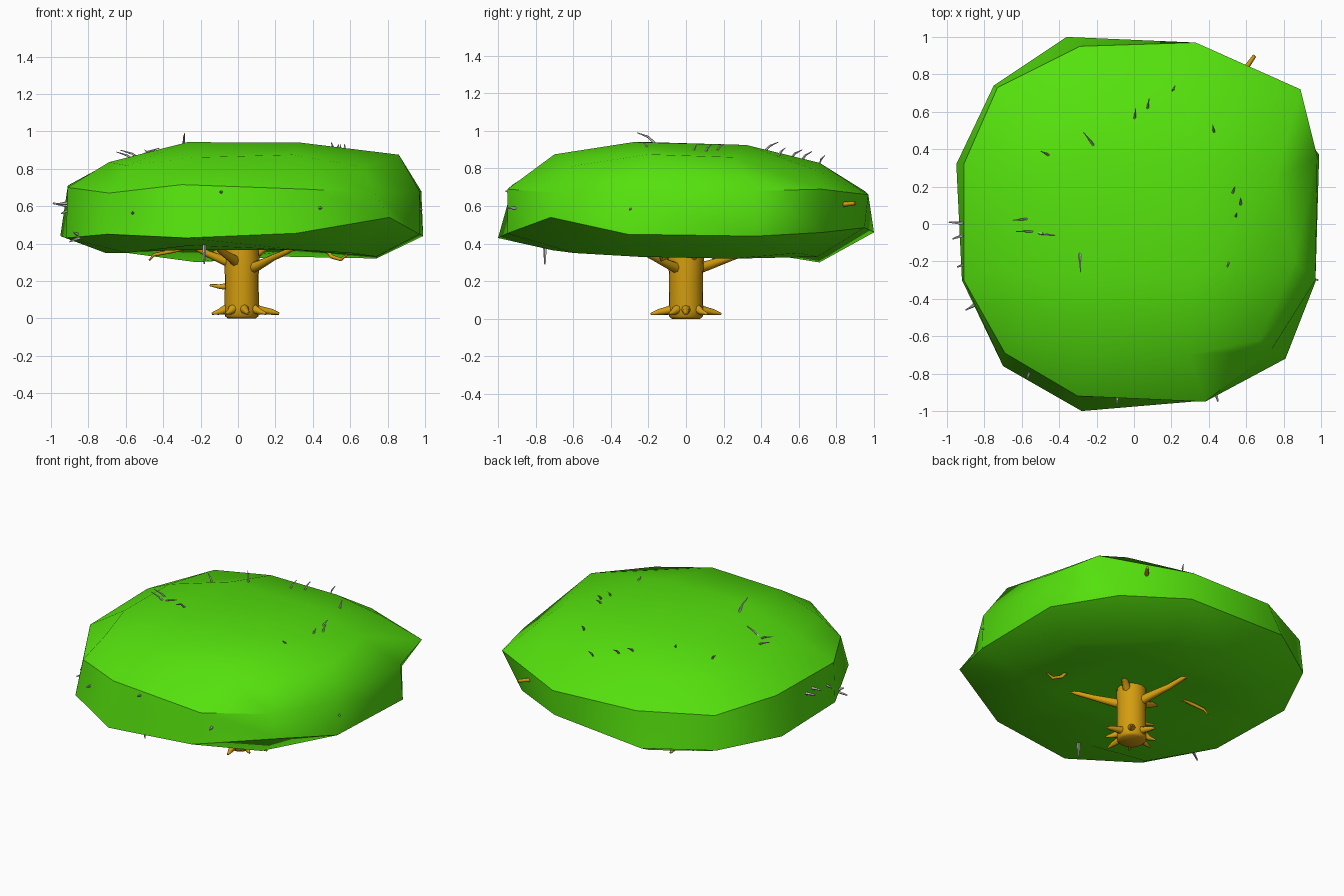
import bpy, bmesh, math
from mathutils import Vector


def material(name, rgb):
    m = bpy.data.materials.new(name)
    m.diffuse_color = (*rgb, 1)
    return m


LEAF = material("leaf_green", (0.09, 0.75, 0.004))
BARK = material("bark", (0.66, 0.34, 0.005))


def finish(bm, name, mat=None, angle=65):
    bmesh.ops.recalc_face_normals(bm, faces=bm.faces)
    me = bpy.data.meshes.new(name)
    bm.to_mesh(me)
    bm.free()
    ob = bpy.data.objects.new(name, me)
    bpy.context.collection.objects.link(ob)
    if mat:
        me.materials.append(mat)
    bpy.ops.object.select_all(action='DESELECT')
    ob.select_set(True)
    bpy.context.view_layer.objects.active = ob
    bpy.ops.object.shade_smooth_by_angle(angle=math.radians(angle), keep_sharp_edges=True)
    return ob


def limb(bm, pts, radii, sides=8):
    """Tapered tube swept along a path."""
    pts = [Vector(p) for p in pts]
    rings = []
    for i, p in enumerate(pts):
        d = (pts[min(i + 1, len(pts) - 1)] - pts[max(i - 1, 0)]).normalized()
        a = d.cross(Vector((0, 0, 1)) if abs(d.z) < 0.9 else Vector((1, 0, 0))).normalized()
        b = d.cross(a)
        rings.append([bm.verts.new(p + radii[i] * (a * math.cos(t) + b * math.sin(t)))
                      for t in (2 * math.pi * k / sides for k in range(sides))])
    for r, s in zip(rings, rings[1:]):
        for k in range(sides):
            n = (k + 1) % sides
            bm.faces.new((r[k], r[n], s[n], s[k]))
    bm.faces.new(rings[0])
    bm.faces.new(rings[-1])


# Canopy: rounded 3x3 cube with two uneven rims and a slightly dished underside
AROUND = [(-1, 3), (1, 3), (3, 3), (3, 1), (3, -1), (3, -3),
          (1, -3), (-1, -3), (-3, -3), (-3, -1), (-3, 1), (-3, 3)]
UPPER = [(-.29, .95, .68), (.33, .97, .66), (.89, .72, .69), (.98, .36, .68),
         (.97, -.30, .68), (.73, -.68, .67), (.38, -.95, .69), (-.30, -.92, .715),
         (-.69, -.69, .67), (-.91, -.30, .70), (-.91, .32, .71), (-.73, .73, .68)]
LOWER = [(-.36, 1.0, .46), (.33, .95, .485), (.73, .73, .46), (.99, .37, .44),
         (.97, -.31, .45), (.81, -.72, .54), (.31, -.95, .455), (-.28, -1.0, .43),
         (-.70, -.76, .45), (-.92, -.30, .43), (-.95, .32, .44), (-.75, .74, .45)]
SPECIAL = {(3, 3, 3): (.62, .67, .80), (3, -3, 3): (.67, -.62, .81),
           (3, 1, 3): (.76, .25, .86), (3, -1, 3): (.86, -.20, .875),
           (-3, 1, 3): (-.69, .24, .83), (-3, -1, 3): (-.69, -.24, .835),
           (1, -3, 3): (.29, -.70, .875), (-1, -3, 3): (-.24, -.70, .86),
           (1, 3, 3): (.25, .71, .83), (-1, 3, 3): (-.25, .71, .83),
           (1, 1, 3): (.33, .32, .925), (-1, 1, 3): (-.28, .32, .925),
           (1, -1, 3): (.33, -.28, .94), (-1, -1, 3): (-.27, -.27, .942),
           (-1, 3, -3): (-.22, .71, .30), (1, 3, -3): (.25, .70, .33),
           (3, 1, -3): (.74, .25, .32), (3, -1, -3): (.74, -.25, .33),
           (1, -3, -3): (.33, -.71, .365), (-1, -3, -3): (-.25, -.72, .39)}
bm = bmesh.new()
bmesh.ops.create_cube(bm, size=2)
bmesh.ops.subdivide_edges(bm, edges=bm.edges[:], cuts=2, use_grid_fill=True)
# crease both rims; the upper one fades out along the right-hand side
for e in bm.edges:
    p, q = (v.co for v in e.verts)
    level = round(p.z * 3)
    if level == round(q.z * 3) and abs(level) == 1:
        right = p.x + q.x > 1.9 and p.y + q.y < 1
        e.smooth = level == 1 and right
for v in bm.verts:
    key = tuple(round(c * 3) for c in v.co)
    i, j, k = key
    n = v.co.normalized()
    if abs(k) == 1:
        v.co = (UPPER if k > 0 else LOWER)[AROUND.index((i, j))]
    elif key in SPECIAL:
        v.co = SPECIAL[key]
    elif k == 3:
        v.co = (n.x * 1.03, n.y * 1.03, 0.61 + n.z * 0.36)
    else:
        inner = abs(i) == 1 and abs(j) == 1
        v.co = (n.x * 1.03, n.y * 1.03, 0.365 if inner else 0.35)
finish(bm, "canopy", LEAF)

# Trunk
bm = bmesh.new()
limb(bm, [(.02, 0, 0), (.02, 0, .012), (.02, 0, .05), (.02, 0, .22), (.02, 0, .32), (.02, 0, .5)],
     [.075, .09, .092, .09, .095, .08], 20)
finish(bm, "trunk", BARK)

# Roots: short stubs spread round the foot of the trunk
bm = bmesh.new()
for deg, reach in [(0, .19), (50, .14), (100, .18), (150, .14), (185, .15),
                   (235, .14), (280, .18), (325, .15)]:
    c, s = math.cos(math.radians(deg)), math.sin(math.radians(deg))
    limb(bm, [(.02 + c * r, s * r, z) for r, z in
              ((.05, .06), (.095, .045), (reach - .03, .035), (reach + .01, .025))],
         [.035, .022, .016, .006])
finish(bm, "roots", BARK)

# Branches: rise from the upper trunk into the canopy, plus one side stub
bm = bmesh.new()
for x, y, z in [(-.12, .34, .36), (.27, -.24, .36), (-.23, -.05, .38),
                (.22, .12, .42), (-.12, -.24, .39)]:
    limb(bm, [(.02, 0, .25), (.02 + x * .35, y * .35, z - .075), (x * .7, y * .7, z - .035),
              (x, y, z), (x * 1.5, y * 1.5, z + .09)], [.035, .026, .018, .014, .01])
limb(bm, [(-.05, 0, .17), (-.10, 0, .17), (-.15, .01, .178)], [.02, .012, .006])
limb(bm, [(-.2, .1, .40), (-.35, .12, .36), (-.45, .14, .34), (-.475, .15, .31)], [.014, .011, .009, .004])
limb(bm, [(.48, -.08, .36), (.50, -.1, .33), (.55, -.13, .315), (.59, -.14, .345)], [.01, .011, .01, .004])
limb(bm, [(.5, .7, .6), (.61, .85, .61), (.645, .90, .615)], [.02, .013, .01])
finish(bm, "branches", BARK)

# Twigs: grey tips that poke through the foliage (base, tip, radius)
bm = bmesh.new()
TOP = [(-.53, .03, -.65, .02, .89), (-.50, -.04, -.63, -.04, .90), (-.55, -.045, -.42, -.06, .91),
       (-.20, .40, -.27, .49, .94), (-.29, -.15, -.285, -.26, .99), (0, .54, .01, .62, .90),
       (.07, .60, .08, .67, .89), (.20, .70, .22, .74, .87), (-.44, .36, -.50, .39, .90),
       (.43, .48, .42, .53, .91), (.52, .15, .54, .20, .93), (.51, -.19, .50, -.23, .94),
       (.57, .09, .57, .14, .93), (.54, .03, .55, .06, .93)]
for x0, y0, x1, y1, z in TOP:
    limb(bm, [(x0, y0, z - .07), ((x0 + x1) / 2, (y0 + y1) / 2, z - .02), (x1, y1, z)],
         [.008, .006, .002], 5)
SIDE = [((-.88, 0, .60), (-.99, .01, .615)), ((-.88, -.05, .62), (-.97, -.08, .61)),
        ((-.86, -.2, .6), (-.945, -.23, .56)), ((-.80, -.41, .45), (-.90, -.46, .41)),
        ((-.84, -.42, .44), (-.88, -.45, .46)), ((-.18, -.75, .42), (-.18, -.75, .29)),
        ((.92, -.28, .6), (.985, -.30, .58)), ((.43, -.88, .59), (.45, -.95, .59)),
        ((-.09, -.9, .67), (-.09, -.96, .68)), ((-.55, -.75, .56), (-.57, -.83, .565))]
for a, b in SIDE:
    limb(bm, [a, (Vector(a) + Vector(b)) / 2, b], [.011, .009, .004], 5)
finish(bm, "twigs")
